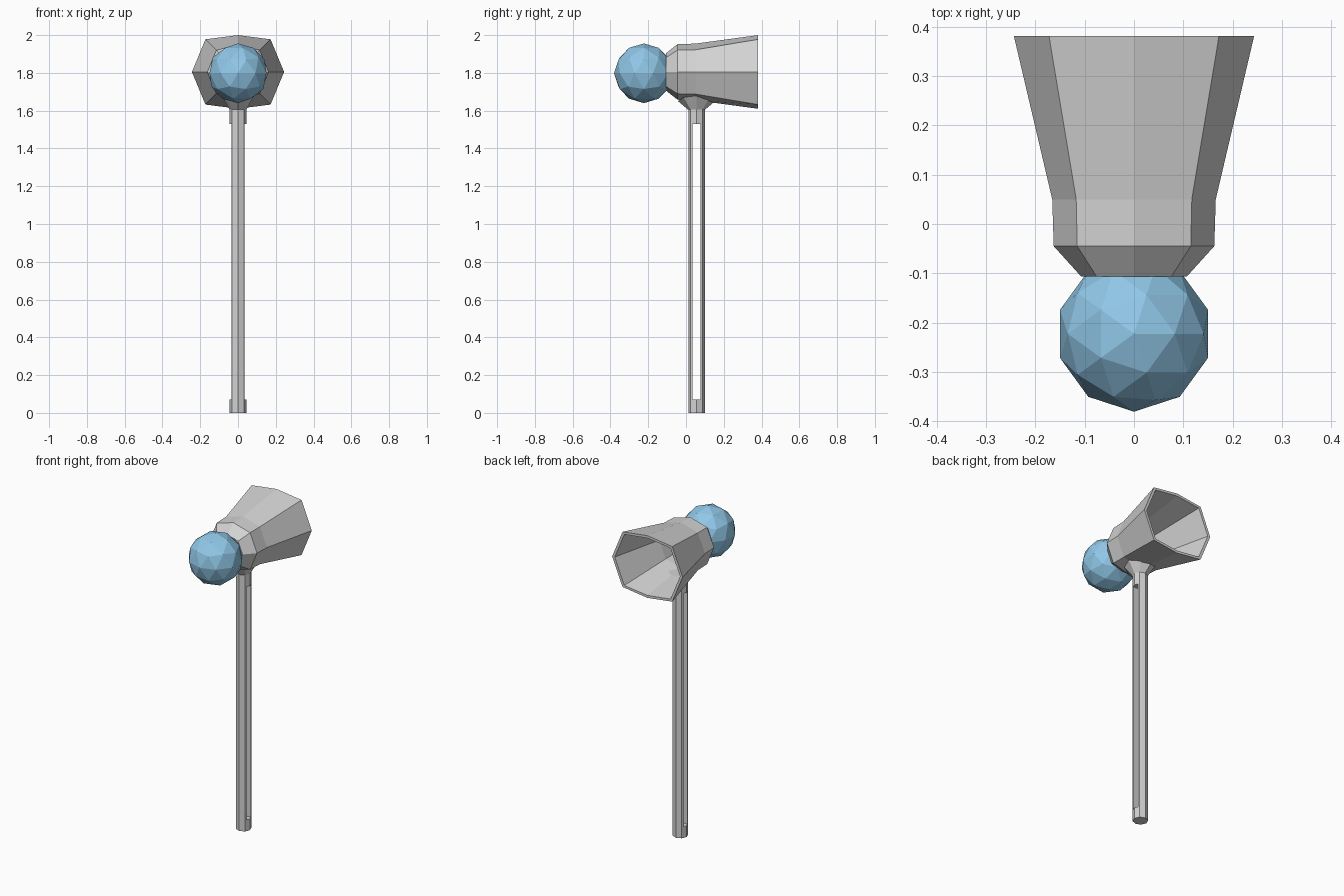
import bpy, bmesh, math

if "Cube" in bpy.data.objects:
    bpy.data.objects.remove(bpy.data.objects["Cube"])


def material(name, rgb):
    m = bpy.data.materials.new(name)
    m.diffuse_color = (*rgb, 1)
    m.use_nodes = True
    m.node_tree.nodes["Principled BSDF"].inputs["Base Color"].default_value = m.diffuse_color
    return m


GREY = material("metal grey", (0.65, 0.65, 0.65))
BLUE = material("glass blue", (0.28, 0.57, 0.80))
CZ = 1.805                                  # height of the horn axis
PY = 0.056                                  # y of the pole axis


def loft(name, rings, mat):
    """Join equal-length rings of points into a closed solid."""
    bm = bmesh.new()
    loops = [[bm.verts.new(p) for p in r] for r in rings]
    n = len(loops[0])
    for a, b in zip(loops, loops[1:]):
        for i in range(n):
            j = (i + 1) % n
            bm.faces.new((a[i], a[j], b[j], b[i]))
    bm.faces.new(loops[0][::-1])
    bm.faces.new(loops[-1])
    bmesh.ops.recalc_face_normals(bm, faces=bm.faces)
    me = bpy.data.meshes.new(name)
    bm.to_mesh(me)
    bm.free()
    me.materials.append(mat)
    ob = bpy.data.objects.new(name, me)
    bpy.context.collection.objects.link(ob)
    return ob


def horn_ring(y, r, top):
    """Octagon across the horn axis, flattened at top and bottom."""
    d = r * math.sqrt(0.5)
    pts = [(r, 0), (d, d), (0, top), (-d, d), (-r, 0), (-d, -d), (0, -top), (d, -d)]
    return [(x, y, CZ + z) for x, z in pts]


def pole_ring(rx, ry, z, rise=0.0):
    pts = []
    for i in range(8):
        a = i * math.pi / 4
        x = rx * math.cos(a)
        pts.append((x, PY + ry * math.sin(a), z + rise * abs(x)))
    return pts


# flared horn: outside, rim, then back along the inside
loft("horn", [
    horn_ring(-0.107, 0.107, 0.098),
    horn_ring(-0.045, 0.163, 0.147),
    horn_ring(0.05, 0.166, 0.150),
    horn_ring(0.382, 0.244, 0.195),
    horn_ring(0.382, 0.226, 0.179),
    horn_ring(0.05, 0.150, 0.134),
    horn_ring(-0.03, 0.147, 0.131),
], GREY)

# neck flaring from the pole to the underside of the horn
loft("neck", [
    pole_ring(0.044, 0.044, 1.605),
    pole_ring(0.085, 0.098, 1.65, 0.34),
], GREY)

# octagonal pole with a long slot cut through it sideways
pole = loft("pole", [pole_ring(0.044, 0.044, 0), pole_ring(0.044, 0.044, 1.605)], GREY)
bpy.ops.mesh.primitive_cube_add(size=1, location=(0, PY, 0.8))
cutter = bpy.context.object
cutter.name = "slot_cutter"
cutter.scale = (0.2, 0.041, 1.46)
bpy.ops.object.transform_apply(location=False, rotation=False, scale=True)
cutter.data.materials.append(GREY)
mod = pole.modifiers.new("slot", 'BOOLEAN')
mod.operation = 'DIFFERENCE'
mod.solver = 'EXACT'
mod.object = cutter
bpy.context.view_layer.objects.active = pole
bpy.ops.object.modifier_apply(modifier=mod.name)
bpy.data.objects.remove(cutter, do_unlink=True)

# faceted ball at the front of the horn
bpy.ops.mesh.primitive_ico_sphere_add(subdivisions=2, radius=0.158, location=(0, -0.223, 1.798))
ball = bpy.context.object
ball.name = "ball"
ball.data.materials.append(BLUE)
